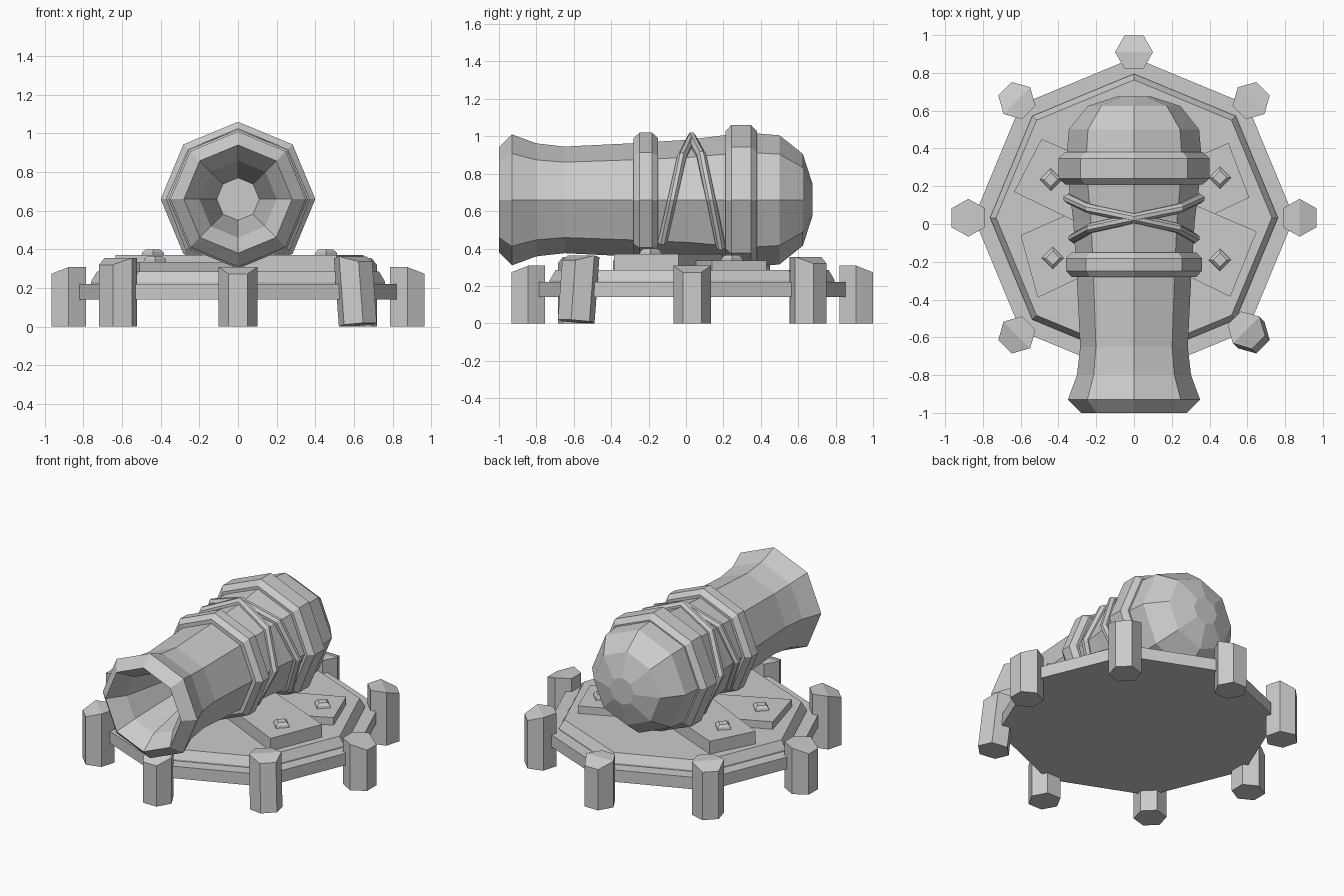
import bpy, bmesh
from math import sin, cos, pi, radians
from mathutils import Matrix, Vector

if "Cube" in bpy.data.objects:
    bpy.data.objects.remove(bpy.data.objects["Cube"])

AXIS_Z = 0.66   # height of the barrel axis
BASE_Y = 0.033  # centre of the octagonal base


def finish(name, bm):
    bmesh.ops.recalc_face_normals(bm, faces=bm.faces)
    me = bpy.data.meshes.new(name)
    bm.to_mesh(me)
    bm.free()
    ob = bpy.data.objects.new(name, me)
    bpy.context.collection.objects.link(ob)
    return ob


def skin(name, rings, loop=False):
    """Join rings of points with quads; cap both ends unless looped."""
    bm = bmesh.new()
    vs = [[bm.verts.new(p) for p in r] for r in rings]
    n = len(rings[0])
    pairs = list(zip(vs, vs[1:])) + ([(vs[-1], vs[0])] if loop else [])
    for a, b in pairs:
        for i in range(n):
            j = (i + 1) % n
            bm.faces.new((a[i], a[j], b[j], b[i]))
    if not loop:
        bm.faces.new(vs[0])
        bm.faces.new(vs[-1])
    return finish(name, bm)


def barrel_ring(y, r):
    return [(r * cos(i * pi / 4), y, AXIS_Z + r * sin(i * pi / 4)) for i in range(8)]


def base_ring(z, r):
    return [(r * cos(i * pi / 4), BASE_Y + r * sin(i * pi / 4), z) for i in range(8)]


# Barrel: rounded breech, body, flared muzzle, then the bore
profile = [(0.675, 0.09), (0.625, 0.245), (0.5, 0.345), (0.36, 0.357), (0.2, 0.345),
           (0.02, 0.322), (-0.2, 0.308), (-0.28, 0.303), (-0.65, 0.285), (-0.8, 0.302),
           (-0.93, 0.35), (-1.0, 0.28), (-0.89, 0.2), (-0.5, 0.11)]
skin("barrel", [barrel_ring(y, r) for y, r in profile])


# Chamfered reinforcing bands
def band(name, y0, y1, low, high, inner):
    c = 0.032
    pts = [(y0, inner), (y0, low), (y0 + c, high), (y1 - c, high), (y1, low), (y1, inner)]
    skin(name, [barrel_ring(y, r) for y, r in pts], loop=True)


band("rear_band", 0.21, 0.38, 0.365, 0.40, 0.30)
band("front_band", -0.28, -0.15, 0.33, 0.36, 0.27)


# Two straps crossing over the top of the barrel
def strap(name, side):
    rings = []
    for k in range(-3, 4):
        a = k * pi / 4
        y = 0.03 + side * k * 0.052
        r = 0.323 + 0.13 * (y - 0.02)
        ring = [(-0.025, -0.03), (-0.025, 0.015), (-0.01, 0.035),
                (0.01, 0.035), (0.025, 0.015), (0.025, -0.03)]
        rings.append([((r + h) * sin(a), y + w, AXIS_Z + (r + h) * cos(a)) for w, h in ring])
    skin(name, rings)


strap("strap_a", 1)
strap("strap_b", -1)

# Octagonal base and raised deck
skin("base_plate", [base_ring(0.14, 0.848), base_ring(0.22, 0.848)])
skin("deck", [base_ring(0.2, 0.762), base_ring(0.23, 0.762), base_ring(0.285, 0.73)])


# Crossed planks under the barrel
def plank(name, corners, top):
    skin(name, [[(x, y, z) for x, y in corners] for z in (0.27, top)])


plank("upper_plank", [(-0.635, 0.17), (-0.49, 0.45), (0.65, -0.04), (0.51, -0.385)], 0.37)
plank("lower_plank", [(-0.6, -0.06), (-0.51, -0.39), (0.61, 0.14), (0.5, 0.43)], 0.335)

# Diamond studs on the planks
for i, (x, y, z) in enumerate([(-0.44, 0.235, 0.365), (0.455, -0.19, 0.365),
                               (-0.43, -0.18, 0.33), (0.455, 0.245, 0.33)]):
    skin("stud_%d" % i, [[(x + r * cos(k * pi / 2), y + r * sin(k * pi / 2), z + h)
                          for k in range(4)]
                         for h, r in ((0, 0.06), (0.02, 0.055), (0.035, 0.036))])

# Hexagonal posts at the corners, tops sloping outward
for i in range(8):
    a = i * pi / 4
    height = 0.355 if i % 2 else 0.308
    low, high = [], []
    for k in range(6):
        t = k * pi / 3 + pi / 2
        x, y = 0.103 * cos(t), 0.1 * sin(t)
        low.append((x, y, 0))
        high.append((x, y, height - (0.035 if x > 0.01 else 0)))
    bm = bmesh.new()
    lv = [bm.verts.new(p) for p in low]
    hv = [bm.verts.new(p) for p in high]
    bm.faces.new(lv)
    for k in range(6):
        j = (k + 1) % 6
        bm.faces.new((lv[k], lv[j], hv[j], hv[k]))
    bm.faces.new(hv[0:4])               # flat inner half
    bm.faces.new(hv[3:6] + [hv[0]])     # sloped outer half
    # one front post leans slightly inward
    lean = Matrix.Rotation(radians(-6 if i == 7 else 0), 4, 'Y')
    place = Matrix.Translation((0, BASE_Y, 0)) @ Matrix.Rotation(a, 4, 'Z')
    bm.transform(place @ Matrix.Translation((0.877, 0, 0.01 if i == 7 else 0)) @ lean)
    finish("post_%d" % i, bm)
